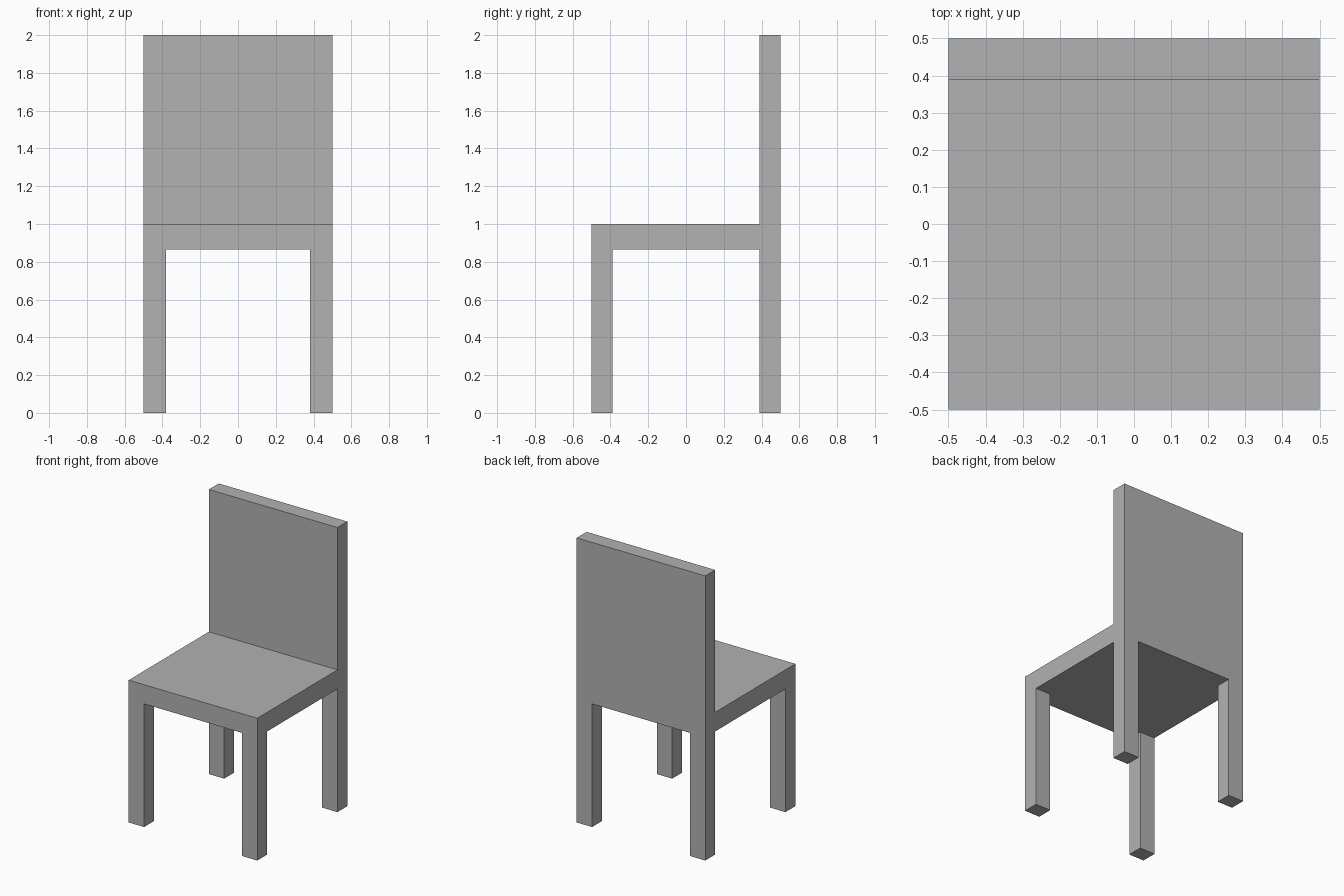
import bpy, bmesh
from mathutils import Vector

cube = bpy.data.objects.get("Cube")
if cube:
    bpy.data.objects.remove(cube, do_unlink=True)

HALF = 0.5            # half width and half depth
LEG_X, LEG_Y = 0.38, 0.39   # inner faces of the legs
SEAT_LOW, SEAT_TOP, BACK_TOP = 0.865, 1.0, 2.0

# Single grey material
grey = bpy.data.materials.new("plain grey")
grey.use_nodes = True
colour = (0.445, 0.445, 0.445, 1)
grey.diffuse_color = colour
grey.node_tree.nodes["Principled BSDF"].inputs["Base Color"].default_value = colour

# Seat slab
bm = bmesh.new()
bmesh.ops.create_cube(bm, size=1)
for v in bm.verts:
    v.co.z = SEAT_TOP if v.co.z > 0 else SEAT_LOW

# Cut the slab along the inner leg lines
for axis, offset in ((Vector((1, 0, 0)), LEG_X), (Vector((0, 1, 0)), LEG_Y)):
    for side in (-1, 1):
        bmesh.ops.bisect_plane(bm, geom=bm.verts[:] + bm.edges[:] + bm.faces[:],
                               plane_co=axis * offset * side, plane_no=axis)
bm.normal_update()

# Legs: corner faces of the underside drawn down to the floor
corners = []
for f in bm.faces:
    c = f.calc_center_median()
    if f.normal.z < -0.9 and abs(c.x) > LEG_X and abs(c.y) > LEG_Y:
        corners.append(f)
feet = bmesh.ops.extrude_discrete_faces(bm, faces=corners)["faces"]
for f in feet:
    for v in f.verts:
        v.co.z = 0

# Backrest: rear strip of the top drawn up
bm.normal_update()
strip = [f for f in bm.faces
         if f.normal.z > 0.9 and f.calc_center_median().y > LEG_Y]
rise = bmesh.ops.extrude_face_region(bm, geom=strip)["geom"]
for v in rise:
    if isinstance(v, bmesh.types.BMVert):
        v.co.z = BACK_TOP

# Merge flush faces into clean panels
bmesh.ops.dissolve_limit(bm, angle_limit=0.01, verts=bm.verts[:], edges=bm.edges[:])
bmesh.ops.recalc_face_normals(bm, faces=bm.faces[:])

mesh = bpy.data.meshes.new("chair_frame")
bm.to_mesh(mesh)
bm.free()
mesh.materials.append(grey)
bpy.context.collection.objects.link(bpy.data.objects.new("chair_frame", mesh))
